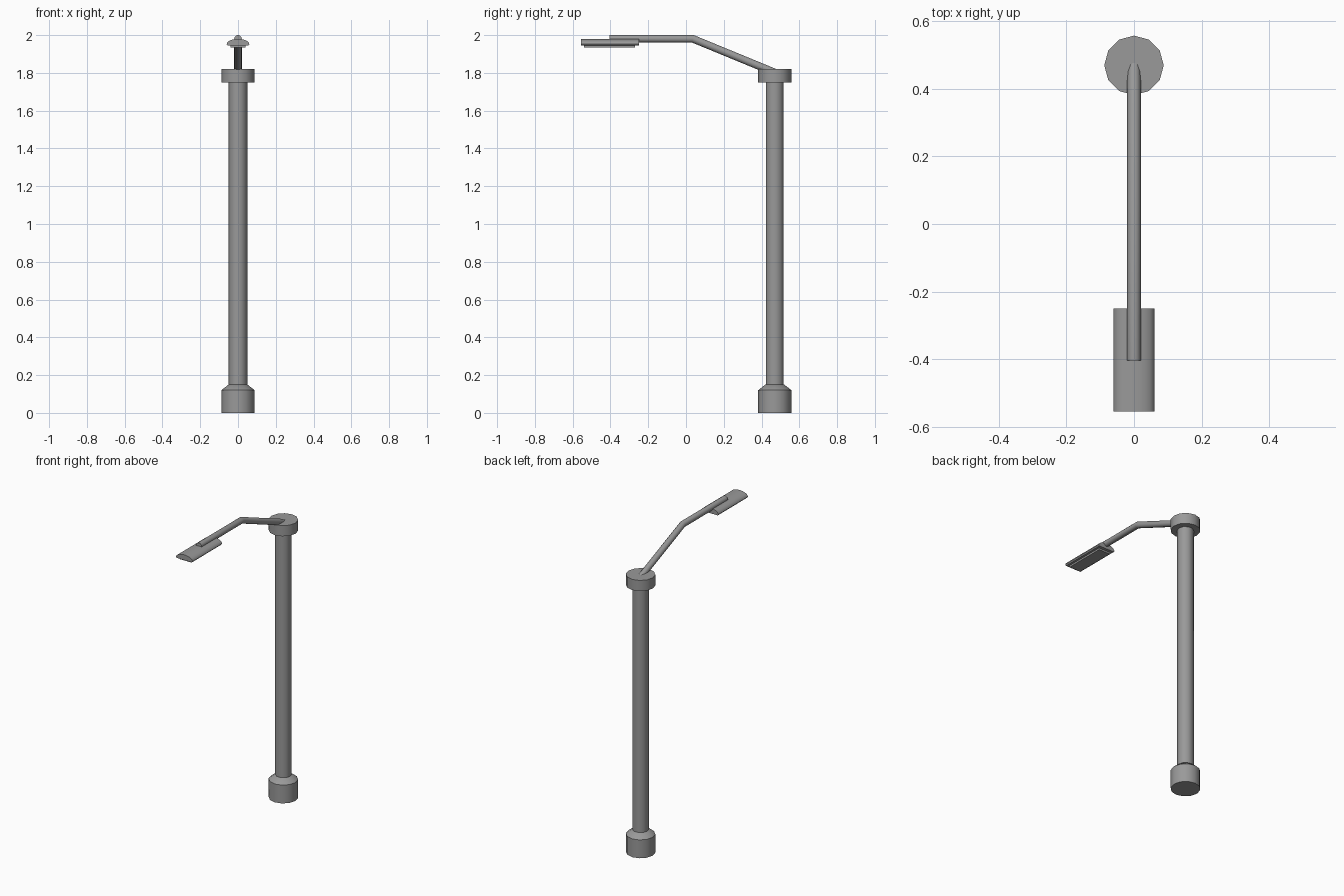
import bpy, bmesh, math
from mathutils import Vector

if "Cube" in bpy.data.objects:
    bpy.data.objects.remove(bpy.data.objects["Cube"])

POST_Y = 0.47

# Painted metal
metal = bpy.data.materials.new("grey_metal")
metal.use_nodes = True
grey = (0.32, 0.32, 0.32, 1)
metal.diffuse_color = grey
metal.node_tree.nodes["Principled BSDF"].inputs["Base Color"].default_value = grey


def finish(name, bm):
    bmesh.ops.recalc_face_normals(bm, faces=bm.faces)
    mesh = bpy.data.meshes.new(name)
    bm.to_mesh(mesh)
    bm.free()
    obj = bpy.data.objects.new(name, mesh)
    bpy.context.collection.objects.link(obj)
    mesh.materials.append(metal)
    bpy.ops.object.select_all(action='DESELECT')
    obj.select_set(True)
    bpy.context.view_layer.objects.active = obj
    bpy.ops.object.shade_smooth_by_angle(angle=math.radians(40))
    return obj


def skin(name, rings):
    """Join rings of points into a closed tube with flat ends."""
    bm = bmesh.new()
    loops = [[bm.verts.new(p) for p in ring] for ring in rings]
    n = len(loops[0])
    for a, b in zip(loops, loops[1:]):
        for i in range(n):
            j = (i + 1) % n
            bm.faces.new((a[i], a[j], b[j], b[i]))
    bm.faces.new(loops[0])
    bm.faces.new(loops[-1])
    return finish(name, bm)


def turned(name, profile, sides=12):
    """Upright turned part from (radius, height) pairs."""
    angles = [math.tau * i / sides for i in range(sides)]
    return skin(name, [[(r * math.cos(a), POST_Y + r * math.sin(a), z)
                        for a in angles] for r, z in profile])


def extruded(name, section, y0, y1):
    """Extrude an (x, z) section along y."""
    return skin(name, [[(x, y, z) for x, z in section] for y in (y0, y1)])


# Post
turned("base", [(0.088, 0), (0.088, 0.12), (0.05, 0.15)])
turned("post", [(0.049, 0.14), (0.049, 1.76)], sides=10)
turned("collar", [(0.088, 1.75), (0.088, 1.82)])

# Bent arm, mitred at the elbow
path = [Vector(p) for p in ((0, 0.47, 1.802), (0, 0.035, 1.981), (0, -0.405, 1.981))]
radius, sides = 0.02, 12
slope = (path[1] - path[0]).normalized()
level = (path[2] - path[1]).normalized()
mitre = (slope + level).normalized()
rings = []
for point, normal in zip(path, (slope, mitre, level)):
    up = Vector((1, 0, 0)).cross(normal)
    up *= (-1 if up.z < 0 else 1) / normal.dot(level if normal == mitre else normal)
    rings.append([point + radius * (Vector((math.cos(a), 0, 0)) + up * math.sin(a))
                  for a in (math.tau * i / sides for i in range(sides))])
skin("arm", rings)

# Lamp head: shallow arched housing with a short rim
arch = [(0.06 * math.cos(math.pi * i / 10), 1.952 + 0.028 * math.sin(math.pi * i / 10))
        for i in range(11)]
extruded("lamp_housing", [(-0.055, 1.945), (0.055, 1.945)] + arch, -0.556, -0.25)

# Lens panel below the housing
extruded("lamp_lens", [(-0.041, 1.934), (0.041, 1.934), (0.041, 1.95), (-0.041, 1.95)],
         -0.54, -0.27)
